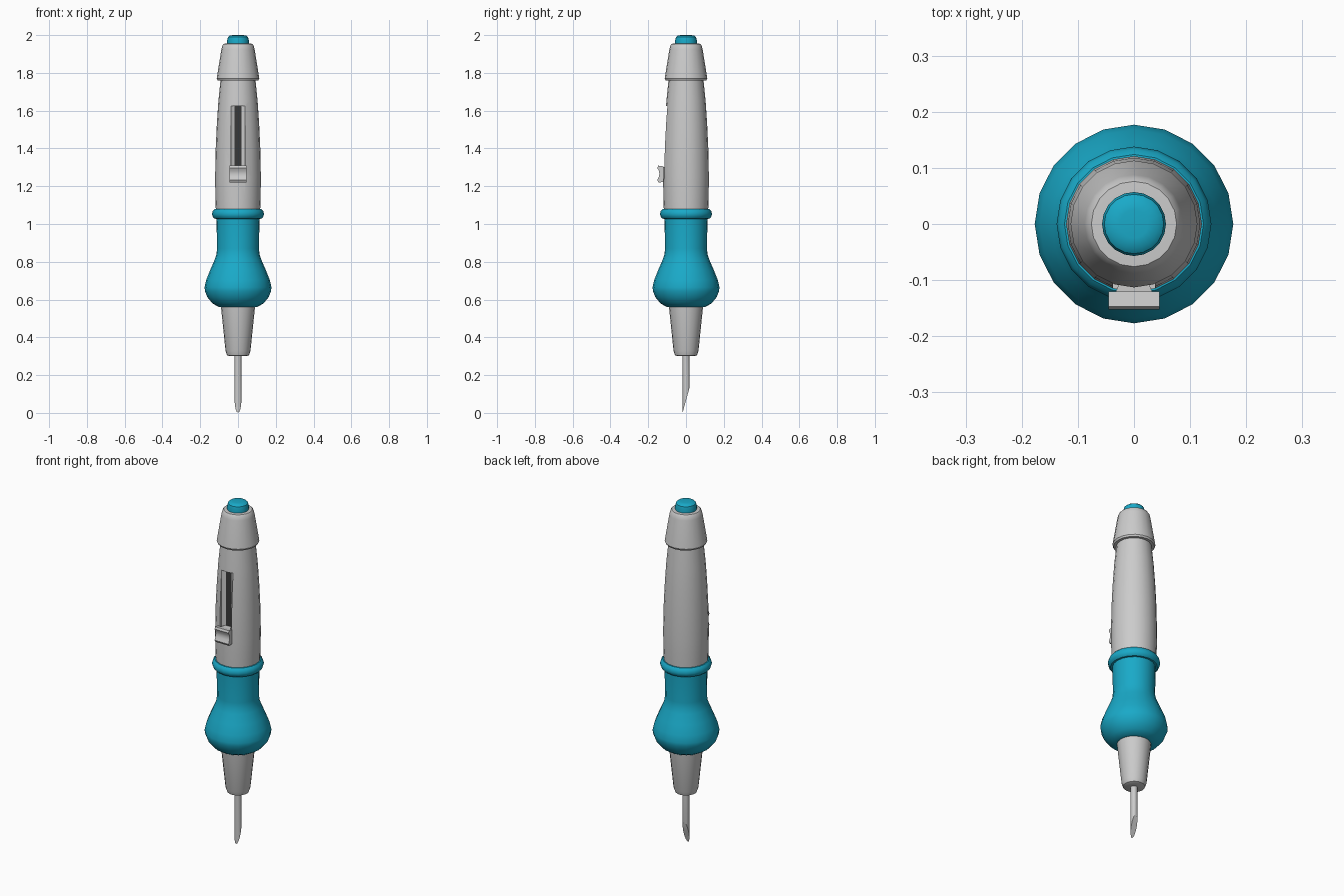
import bpy, bmesh, math
from mathutils import Vector

if "Cube" in bpy.data.objects:
    bpy.data.objects.remove(bpy.data.objects["Cube"])


def material(name, rgb):
    m = bpy.data.materials.new(name)
    m.diffuse_color = (*rgb, 1)
    m.use_nodes = True
    m.node_tree.nodes["Principled BSDF"].inputs["Base Color"].default_value = m.diffuse_color
    return m


TEAL = material("teal", (0.01, 0.40, 0.58))
DARK = material("dark", (0.04, 0.04, 0.04))


def finish(name, bm, mat=None, smooth=True):
    bmesh.ops.recalc_face_normals(bm, faces=bm.faces)
    me = bpy.data.meshes.new(name)
    bm.to_mesh(me)
    bm.free()
    ob = bpy.data.objects.new(name, me)
    bpy.context.collection.objects.link(ob)
    if mat:
        me.materials.append(mat)
    if smooth:
        bpy.ops.object.select_all(action='DESELECT')
        ob.select_set(True)
        bpy.context.view_layer.objects.active = ob
        bpy.ops.object.shade_smooth_by_angle(angle=math.radians(35))
    return ob


def lathe_bm(profile, sides=20):
    """Closed solid of revolution from (radius, z) pairs."""
    bm = bmesh.new()
    rings = [[bm.verts.new((r * math.cos(2 * math.pi * i / sides),
                            r * math.sin(2 * math.pi * i / sides), z))
              for i in range(sides)] for r, z in profile]
    for a, b in zip(rings, rings[1:]):
        for i in range(sides):
            j = (i + 1) % sides
            bm.faces.new((a[i], a[j], b[j], b[i]))
    bm.faces.new(rings[0])
    bm.faces.new(rings[-1])
    return bm


def prism(points, direction):
    """Extrude a 3D polygon along a direction."""
    bm = bmesh.new()
    f = bm.faces.new([bm.verts.new(p) for p in points])
    out = bmesh.ops.extrude_face_region(bm, geom=[f])["geom"]
    bmesh.ops.translate(bm, vec=direction,
                        verts=[v for v in out if isinstance(v, bmesh.types.BMVert)])
    bm.faces.ensure_lookup_table()
    return bm


# Turned parts, bottom to top
finish("nose_cone", lathe_bm([(0.045, 0.30), (0.058, 0.305), (0.066, 0.328),
                              (0.091, 0.57)]))
finish("grip", lathe_bm([(0.085, 0.56), (0.105, 0.562), (0.135, 0.58), (0.162, 0.612),
                         (0.175, 0.645), (0.177, 0.665), (0.168, 0.705),
                         (0.147, 0.757), (0.124, 0.81), (0.114, 0.84), (0.111, 0.87),
                         (0.114, 1.04)]), TEAL)
finish("grip_ring", lathe_bm([(0.105, 1.027), (0.124, 1.028), (0.133, 1.037),
                              (0.138, 1.053), (0.133, 1.07), (0.124, 1.08),
                              (0.105, 1.081)]), TEAL)
body = finish("body", lathe_bm([(0.117, 1.06), (0.120, 1.15), (0.121, 1.25), (0.118, 1.4),
                                (0.112, 1.53), (0.104, 1.65), (0.091, 1.78)]), smooth=False)
finish("end_cap", lathe_bm([(0.088, 1.76), (0.108, 1.76), (0.113, 1.77), (0.088, 1.925),
                            (0.083, 1.945), (0.076, 1.954), (0.055, 1.955)]))
finish("push_button", lathe_bm([(0.057, 1.945), (0.057, 1.975), (0.053, 1.99),
                                (0.043, 1.998), (0.025, 2.0)]), TEAL)

# Slider slot cut into the front of the body
half = [(0.018, -0.085), (0.037, -0.098), (0.037, -0.15)]
outline = half + [(-x, y) for x, y in reversed(half)]
cutter = finish("slot_cutter", prism([(x, y, 1.24) for x, y in outline],
                                     (0, 0, 0.385)), smooth=False)
cutter.hide_render = True
mod = body.modifiers.new("slot", 'BOOLEAN')
mod.object = cutter
mod.solver = 'EXACT'
bpy.ops.object.select_all(action='DESELECT')
body.select_set(True)
bpy.context.view_layer.objects.active = body
bpy.ops.object.modifier_apply(modifier="slot")
bpy.data.objects.remove(cutter)
bpy.ops.object.shade_smooth_by_angle(angle=math.radians(35))

# Dark floor of the slot
finish("slot_floor", prism([(-0.018, -0.086, 1.24), (0.018, -0.086, 1.24),
                            (0.018, -0.08, 1.24), (-0.018, -0.08, 1.24)],
                           (0, 0, 0.385)), DARK, False)

# Slider thumb piece with a concave front, and its stem
side = [(-0.120, 1.222), (-0.145, 1.22), (-0.152, 1.232), (-0.143, 1.252),
        (-0.141, 1.266), (-0.143, 1.28), (-0.152, 1.297), (-0.147, 1.309), (-0.120, 1.305)]
finish("slider", prism([(-0.045, y, z) for y, z in side], (0.09, 0, 0)))
finish("slider_stem", prism([(-0.033, -0.122, 1.235), (0.033, -0.122, 1.235),
                             (0.018, -0.087, 1.235), (-0.018, -0.087, 1.235)],
                            (0, 0, 0.067)), smooth=False)

# Shaft with its tip sliced at an angle
bm = lathe_bm([(0.018, 0.0), (0.018, 0.31)], 16)
cut_normal = Vector((0, 0.13, -0.036))
bmesh.ops.bisect_plane(bm, geom=bm.verts[:] + bm.edges[:] + bm.faces[:],
                       plane_co=(0, -0.018, 0.001), plane_no=cut_normal, clear_outer=True)
bmesh.ops.holes_fill(bm, edges=[e for e in bm.edges if e.is_boundary])
finish("shaft", bm)
